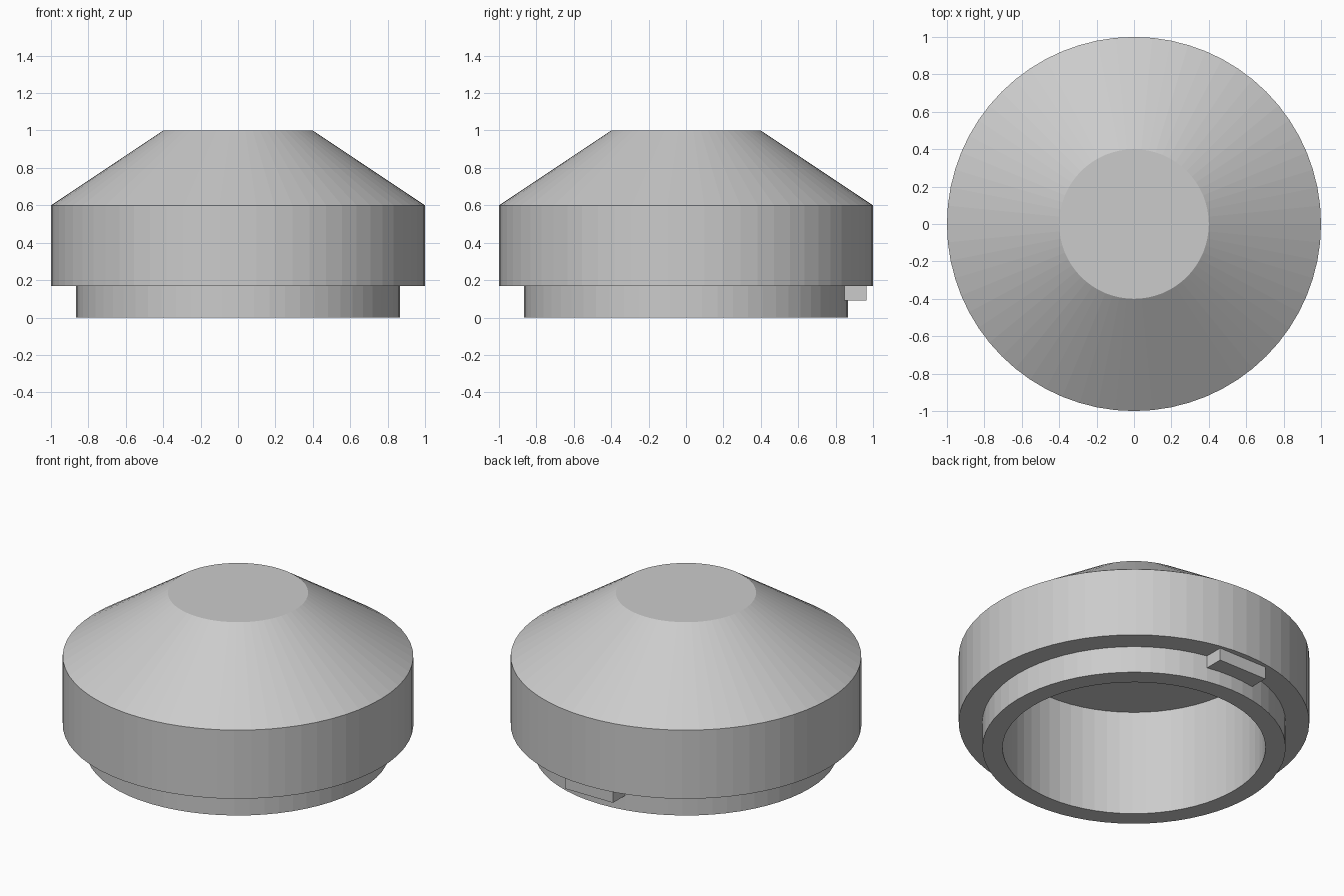
import bpy, bmesh, math

if "Cube" in bpy.data.objects:
    bpy.data.objects.remove(bpy.data.objects["Cube"])

SIDES = 64


def finish(name, bm):
    bmesh.ops.recalc_face_normals(bm, faces=bm.faces[:])
    mesh = bpy.data.meshes.new(name)
    bm.to_mesh(mesh)
    bm.free()
    obj = bpy.data.objects.new(name, mesh)
    bpy.context.collection.objects.link(obj)
    return obj


def lathe(name, profile):
    """Turn (radius, z) points around z and cap both ends."""
    bm = bmesh.new()
    rings = []
    for r, z in profile:
        rings.append([bm.verts.new((r * math.cos(2 * math.pi * i / SIDES),
                                    r * math.sin(2 * math.pi * i / SIDES), z))
                      for i in range(SIDES)])
    for a, b in zip(rings, rings[1:]):
        for i in range(SIDES):
            j = (i + 1) % SIDES
            bm.faces.new((a[i], a[j], b[j], b[i]))
    bm.faces.new(rings[0])
    bm.faces.new(rings[-1])
    return finish(name, bm)


def box(name, lo, hi):
    bm = bmesh.new()
    bmesh.ops.create_cube(bm, size=1)
    for v in bm.verts:
        v.co = [lo[k] + (v.co[k] + 0.5) * (hi[k] - lo[k]) for k in range(3)]
    return finish(name, bm)


# Hollow cap: cavity ceiling, cavity wall, neck, shoulder, outer wall, cone, flat top
lathe("cap_body", [(0.75, 0.667), (0.75, 0.0), (0.865, 0.0), (0.865, 0.168),
                   (1.0, 0.168), (1.0, 0.6), (0.4, 1.0)])

# Locking tab at the back of the neck
box("locking_tab", (-0.168, 0.8, 0.09), (0.168, 0.965, 0.168))
